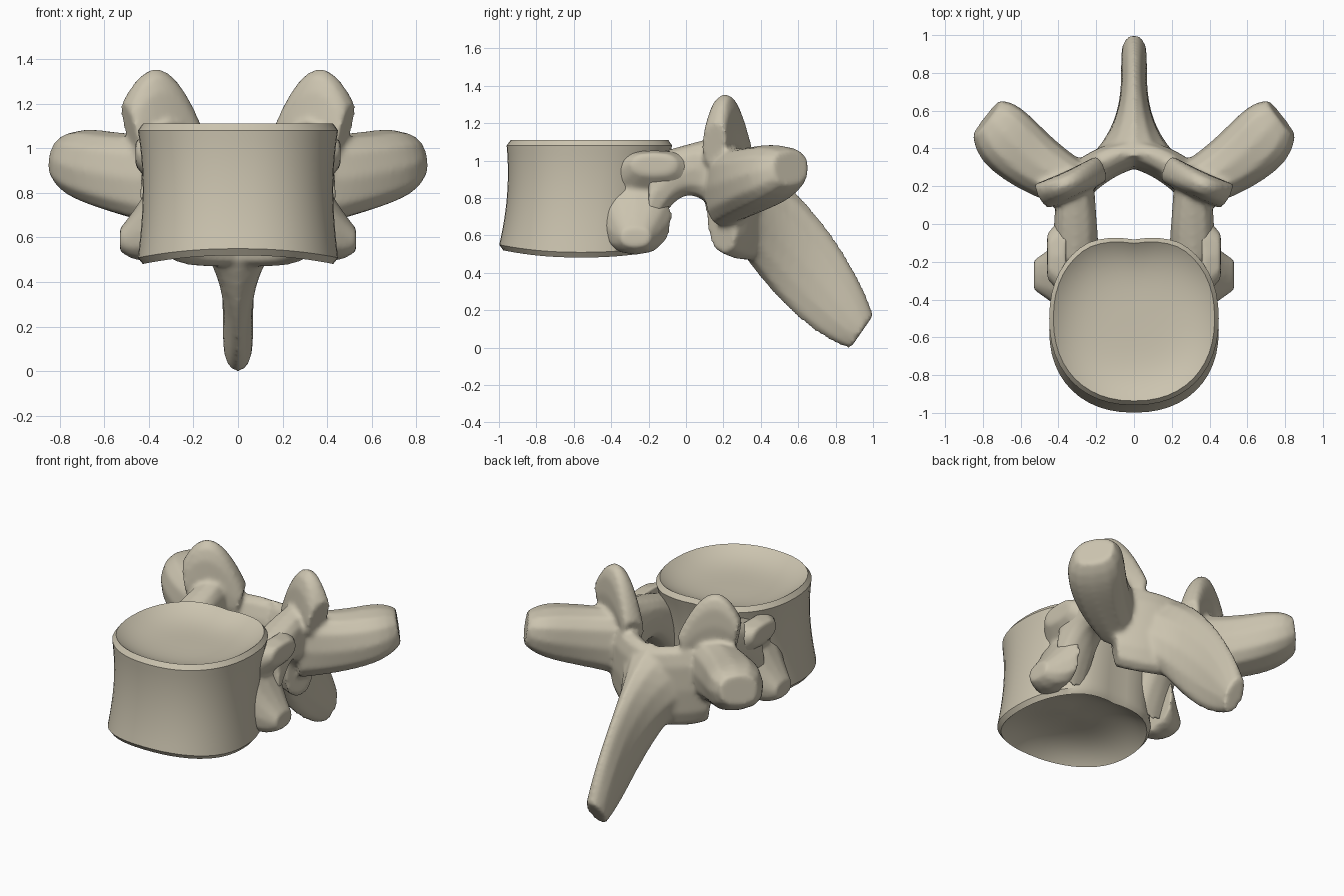
import bpy, bmesh, math
from mathutils import Vector

cube = bpy.data.objects.get("Cube")
if cube:
    bpy.data.objects.remove(cube)

bone = bpy.data.materials.new("bone_beige")
bone.use_nodes = True
COLOR = (0.6, 0.55, 0.43, 1)
bone.diffuse_color = COLOR
bone.node_tree.nodes["Principled BSDF"].inputs["Base Color"].default_value = COLOR

STEPS = 12


def power(value, exponent):
    return math.copysign(abs(value) ** exponent, value)


def bend(points, t):
    """Point at t on a straight line or a curve through a control point."""
    points = [Vector(p) for p in points]
    while len(points) > 1:
        points = [a.lerp(b, t) for a, b in zip(points, points[1:])]
    return points[0]


def skin(bm, rings):
    """Bridge rings of points and cap both ends."""
    rows = [[bm.verts.new(p) for p in ring] for ring in rings]
    for low, high in zip(rows, rows[1:]):
        for i in range(len(low)):
            bm.faces.new((low[i - 1], low[i], high[i], high[i - 1]))
    bm.faces.new(rows[0])
    bm.faces.new(rows[-1])


def loft(bm, axis, top, bottom, thickness, tip=0, square=0.8, mirrored=True):
    """Sweep an oval held between a top and a bottom curve."""
    axis = Vector(axis).normalized()
    for side in (1, -1) if mirrored else (1,):
        rings = []
        for step in range(STEPS + 1):
            t = step / STEPS
            upper, lower = bend(top, t), bend(bottom, t)
            shrink = 1 - tip * t ** 8
            middle = (upper + lower) / 2
            tall = (upper - lower) / 2 * shrink
            wide = axis * thickness(t) * shrink
            ring = []
            for k in range(STEPS):
                angle = math.tau * k / STEPS
                p = middle + tall * power(math.cos(angle), square) + wide * power(math.sin(angle), square)
                ring.append((p.x * side, p.y, p.z))
            rings.append(ring)
        skin(bm, rings)


def finish(name, bm):
    bmesh.ops.recalc_face_normals(bm, faces=bm.faces)
    mesh = bpy.data.meshes.new(name)
    bm.to_mesh(mesh)
    bm.free()
    mesh.materials.append(bone)
    obj = bpy.data.objects.new(name, mesh)
    bpy.context.collection.objects.link(obj)
    bpy.ops.object.select_all(action='DESELECT')
    obj.select_set(True)
    bpy.context.view_layer.objects.active = obj
    bpy.ops.object.shade_smooth_by_angle(angle=math.radians(40))
    return obj


def fuse(obj, rounds):
    """Merge overlapping lofts into one soft bone surface."""
    remesh = obj.modifiers.new("fuse", 'REMESH')
    remesh.mode = 'VOXEL'
    remesh.voxel_size = 0.015
    remesh.use_smooth_shade = True
    smooth = obj.modifiers.new("soften", 'SMOOTH')
    smooth.iterations = rounds


def body_ring(scale, t, z):
    """Rounded outline, slightly hollow at the back; t runs from base to top."""
    ring = []
    for k in range(STEPS * 4):
        angle = math.tau * k / (STEPS * 4)
        c, s = math.cos(angle), math.sin(angle)
        x = 0.44 * scale * power(c, 0.9)
        y = (0.43 + 0.02 * t) * scale * power(s, 0.9)
        if s > 0:
            y -= 0.04 * scale * max(0, 1 - abs(x) * 4)
        sag = 0.04 * scale * c * c * (1 - t) ** 4
        ring.append((x, y - 0.56 + 0.06 * t, z - sag))
    return ring


# Vertebral body: waisted wall between two dished end plates
dish = [math.sin(math.pi / 2 * (i + 1) / STEPS) for i in range(STEPS)]
rings = [body_ring(0.97 * r, 0, 0.52 + 0.1 * (1 - r ** 4)) for r in dish]
for step in range(STEPS + 1):
    t = step / STEPS
    rings.append(body_ring(0.97 + 0.05 * (2 * t - 1) ** 2, t, 0.55 + 0.53 * t))
rings += [body_ring(0.97 * r, 1, 1.11 - 0.08 * (1 - r ** 4)) for r in reversed(dish)]
bm = bmesh.new()
skin(bm, rings)
finish("vertebral_body", bm)

# Rib facets: low and high swellings on the rear flanks of the body
bm = bmesh.new()
loft(bm, (0, 1, 0),
     top=[(0.36, -0.27, 0.9), (0.44, -0.27, 0.75), (0.53, -0.27, 0.64)],
     bottom=[(0.36, -0.27, 0.51), (0.45, -0.27, 0.47), (0.53, -0.27, 0.54)],
     thickness=lambda t: 0.2 - 0.12 * t)
loft(bm, (0, 1, 0),
     top=[(0.36, -0.17, 1.06), (0.46, -0.17, 1.04)],
     bottom=[(0.36, -0.17, 0.8), (0.46, -0.17, 0.92)],
     thickness=lambda t: 0.24 - 0.12 * t)
fuse(finish("rib_facets", bm), 5)

# Neural arch, fused from the lofts below
bm = bmesh.new()

# Pedicles, notched underneath
loft(bm, (1, 0, 0),
     top=[(0.31, -0.2, 1.03), (0.31, 0.2, 1.14)],
     bottom=[(0.31, -0.2, 0.52), (0.31, -0.02, 1.03), (0.31, 0.2, 0.65)],
     thickness=lambda t: 0.13 - 0.03 * t)

# Laminae, curving in to the middle at the back
loft(bm, (0.5, 0.8, 0),
     top=[(0.36, 0.16, 1.03), (0.2, 0.36, 1.02), (0, 0.39, 0.98)],
     bottom=[(0.3, 0.2, 0.5), (0.2, 0.3, 0.45), (0, 0.36, 0.47)],
     thickness=lambda t: 0.1 - 0.02 * t)

# Transverse processes, swelling towards a rounded end
loft(bm, (0.6, -0.8, 0),
     top=[(0.3, 0.2, 1.07), (0.55, 0.3, 1.05), (0.75, 0.56, 1.12)],
     bottom=[(0.3, 0.2, 0.64), (0.55, 0.3, 0.7), (0.81, 0.56, 0.8)],
     thickness=lambda t: 0.13 + 0.07 * t, tip=0.4)

# Upper joint plates with an arched top edge
loft(bm, (0.4, 0.85, 0.2),
     top=[(0.16, 0.31, 1.07), (0.34, 0.2, 1.57), (0.51, 0.15, 1.2)],
     bottom=[(0.2, 0.27, 0.9), (0.46, 0.15, 0.97)],
     thickness=lambda t: 0.075)

# Spinous process: thin blade sweeping back and down to a thicker tip
loft(bm, (1, 0, 0),
     top=[(0, 0.36, 1), (0, 0.72, 0.8), (0, 1.02, 0.2)],
     bottom=[(0, 0.32, 0.48), (0, 0.55, 0.15), (0, 0.86, -0.03)],
     thickness=lambda t: 0.03 + 0.22 * (1 - t) ** 3 + 0.05 * t,
     tip=0.2, square=1.1, mirrored=False)
fuse(finish("neural_arch", bm), 6)
